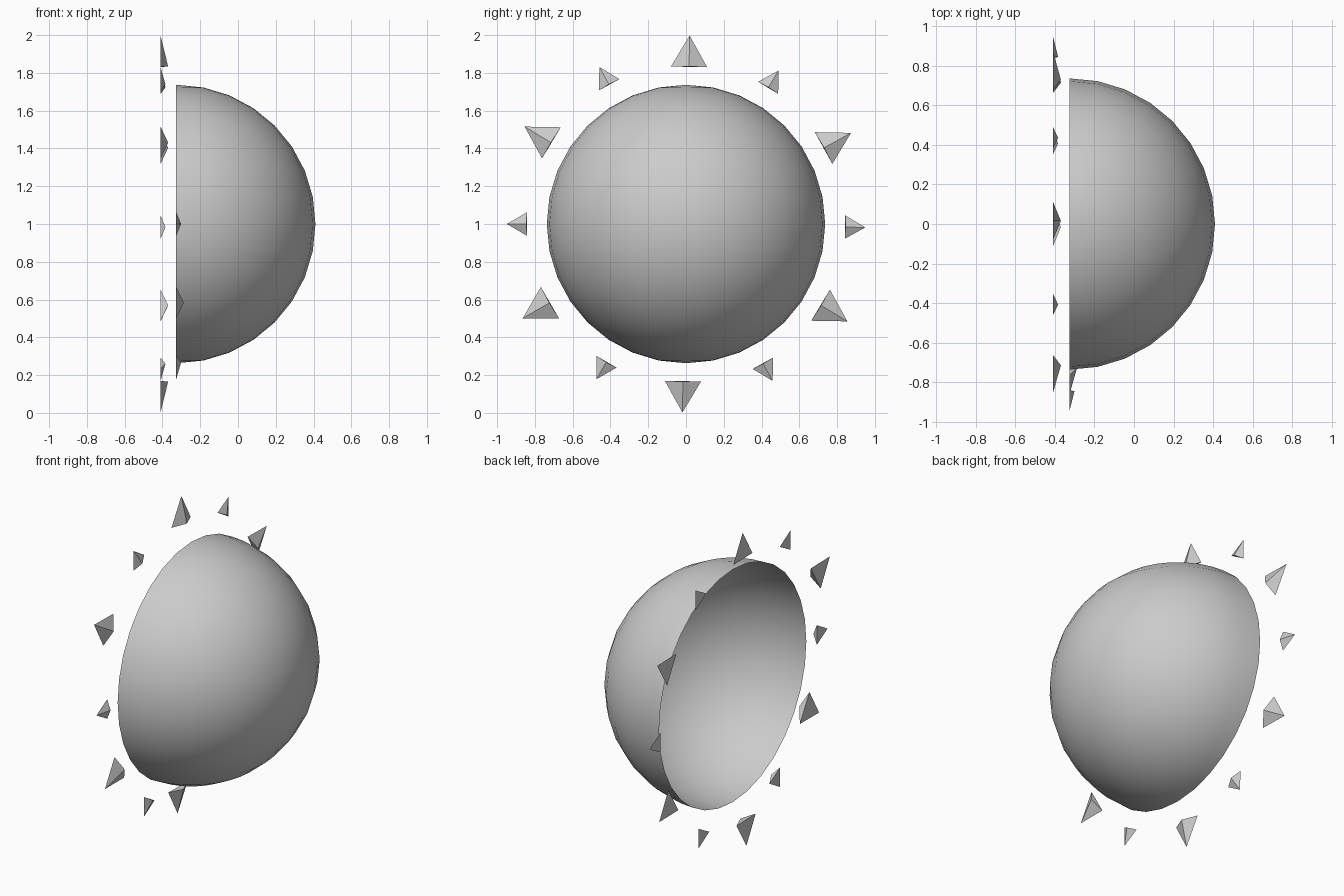
import bpy, bmesh
from math import radians, sin, cos
from mathutils import Matrix

if "Cube" in bpy.data.objects:
    bpy.data.objects.remove(bpy.data.objects["Cube"])

RADIUS = 0.737
RIM_X = -0.327


def add_object(name, bm):
    mesh = bpy.data.meshes.new(name)
    bm.to_mesh(mesh)
    bm.free()
    obj = bpy.data.objects.new(name, mesh)
    bpy.context.collection.objects.link(obj)
    return obj


# open half-sphere shell, bulging toward +x
bm = bmesh.new()
bmesh.ops.create_uvsphere(bm, u_segments=32, v_segments=16, radius=RADIUS)
bmesh.ops.delete(bm, geom=[v for v in bm.verts if v.co.x < -1e-4], context='VERTS')
bmesh.ops.translate(bm, verts=bm.verts, vec=(RIM_X, 0, 1))
for f in bm.faces:
    f.smooth = True
add_object("dome", bm)


# flat-backed triangular spike pointing radially away from the dome's rim
def spike(name, angle, x, inner, tip, half_width, depth):
    bm = bmesh.new()
    pts = [(0, -half_width, inner), (0, half_width, inner), (0, 0, tip), (depth, 0, inner + 0.003)]
    v = [bm.verts.new(p) for p in pts]
    for a, b, c in ((0, 1, 2), (0, 1, 3), (1, 2, 3), (2, 0, 3)):
        bm.faces.new((v[a], v[b], v[c]))
    bmesh.ops.recalc_face_normals(bm, faces=bm.faces)
    turn = Matrix.Translation((x, 0, 1)) @ Matrix.Rotation(radians(-angle), 4, 'X')
    bmesh.ops.transform(bm, matrix=turn, verts=bm.verts)
    add_object(name, bm)


# ring of twelve spikes, alternating large and small (clockwise from the top)
for i in range(12):
    near_rim = i in (7, 8, 9)          # three spikes sit level with the rim
    x = RIM_X if near_rim else -0.41
    angle = i * 30 + (0 if near_rim else 1.1)
    if i % 2 == 0:
        spike(f"large_spike_{i}", angle, x, 0.832, 0.998, 0.096, 0.04)
    else:
        spike(f"small_spike_{i}", angle, x, 0.842, 0.949, 0.062, 0.026)
